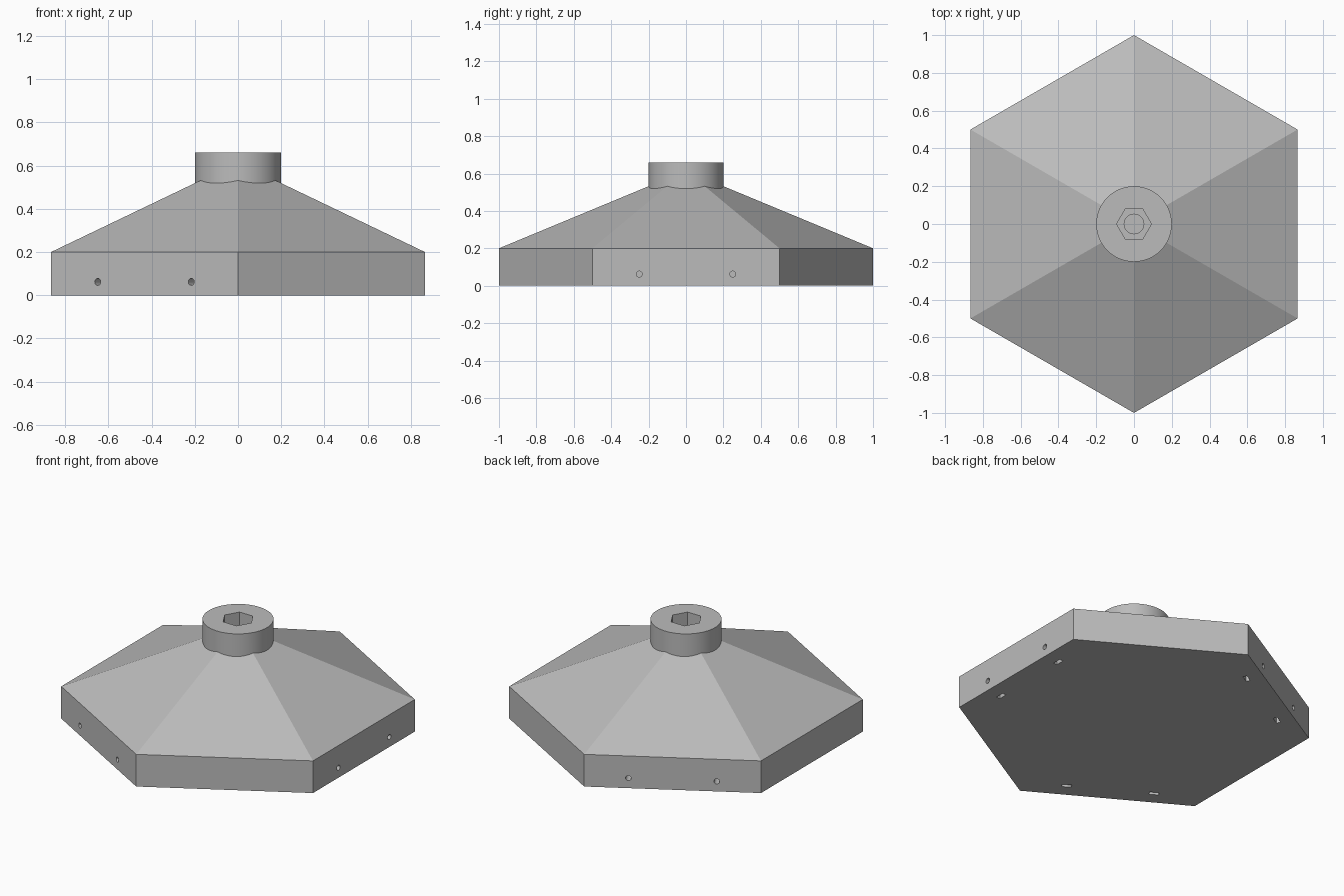
import bpy
from math import radians, sqrt
from mathutils import Matrix, Vector

if "Cube" in bpy.data.objects:
    bpy.data.objects.remove(bpy.data.objects["Cube"], do_unlink=True)

WALL_TOP, APEX, TOP = 0.2, 0.615, 0.66
COLLAR_R = 0.2
FACE_DIST = sqrt(3) / 2

grey = bpy.data.materials.new("light_grey")
grey.use_nodes = True
grey.diffuse_color = (0.5, 0.5, 0.5, 1)
grey.node_tree.nodes["Principled BSDF"].inputs["Base Color"].default_value = (0.5, 0.5, 0.5, 1)


def prism(name, sides, r1, r2, z0, z1, turn=0.0):
    """Upright prism or frustum with its first corner turned from +y."""
    bpy.ops.mesh.primitive_cone_add(vertices=sides, radius1=r1, radius2=r2,
                                    depth=z1 - z0, location=(0, 0, (z0 + z1) / 2),
                                    rotation=(0, 0, radians(turn)))
    ob = bpy.context.object
    ob.name = name
    ob.data.materials.append(grey)
    return ob


def combine(target, other, operation):
    """Apply a boolean and discard the second shape."""
    mod = target.modifiers.new("cut", "BOOLEAN")
    mod.operation = operation
    mod.solver = "EXACT"
    mod.object = other
    bpy.context.view_layer.objects.active = target
    bpy.ops.object.modifier_apply(modifier=mod.name)
    bpy.data.objects.remove(other, do_unlink=True)


# Hexagonal base whose top ring is extended into a pyramid roof
body = prism("hexagonal_cover", 6, 1, 1, 0, WALL_TOP)
roof = prism("roof", 6, 1, 0, WALL_TOP, APEX)
bpy.ops.object.select_all(action="DESELECT")
combine(body, roof, "UNION")

# Round collar on the peak
combine(body, prism("collar", 96, COLLAR_R, COLLAR_R, 0.4, TOP), "UNION")

# Hexagonal nut socket with a narrower bolt hole below it
combine(body, prism("nut_socket", 6, 0.092, 0.092, 0.42, TOP + 0.1, 30), "DIFFERENCE")
combine(body, prism("bolt_hole", 32, 0.052, 0.052, 0.2, 0.5), "DIFFERENCE")

# Screw holes and nut slots on every second side
for angle in (0, 120, 240):
    spin = Matrix.Rotation(radians(angle), 4, "Z")
    for along in (-0.25, 0.25):
        bpy.ops.mesh.primitive_cube_add(size=1)
        slot = bpy.context.object
        slot.matrix_world = (spin @ Matrix.Translation((FACE_DIST - 0.1, along, 0.03))
                             @ Matrix.Diagonal((0.025, 0.055, 0.12, 1)))
        slot.data.materials.append(grey)
        bpy.context.view_layer.update()
        combine(body, slot, "DIFFERENCE")

        hole = prism("screw_hole", 20, 0.016, 0.016, -0.1, 0.1)
        hole.matrix_world = (spin @ Matrix.Translation((FACE_DIST - 0.06, along, 0.062))
                             @ Matrix.Rotation(radians(90), 4, "Y"))
        bpy.context.view_layer.update()
        combine(body, hole, "DIFFERENCE")

# Smooth round surfaces, crisp edges
bpy.ops.object.select_all(action="DESELECT")
body.select_set(True)
bpy.context.view_layer.objects.active = body
bpy.ops.object.shade_smooth_by_angle(angle=radians(20))
